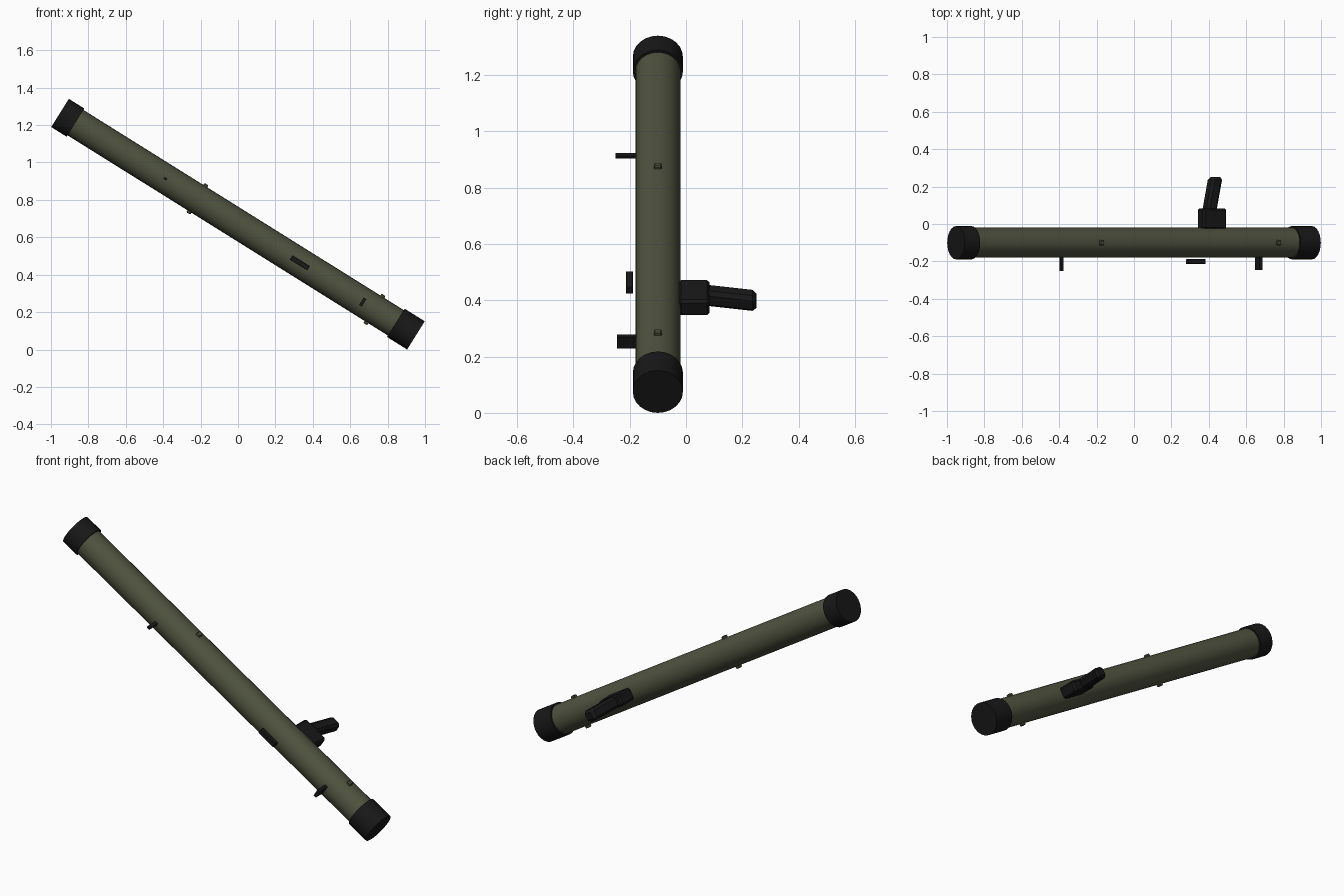
import bpy, bmesh
from math import radians
from mathutils import Matrix, Vector

if "Cube" in bpy.data.objects:
    bpy.data.objects.remove(bpy.data.objects["Cube"])

# Local frame: x runs along the tube, y is depth, z is across the tube
FRAME = Matrix.Translation((0, -0.1, 0.67)) @ Matrix.Rotation(radians(32), 4, 'Y')


def material(name, rgb):
    m = bpy.data.materials.new(name)
    m.diffuse_color = (*rgb, 1)
    m.use_nodes = True
    m.node_tree.nodes["Principled BSDF"].inputs["Base Color"].default_value = m.diffuse_color
    return m


OLIVE = material("olive", (0.078, 0.086, 0.05))
BLACK = material("black", (0.009, 0.009, 0.009))


def finish(name, bm, mat):
    bmesh.ops.recalc_face_normals(bm, faces=bm.faces)
    me = bpy.data.meshes.new(name)
    bm.to_mesh(me)
    bm.free()
    me.materials.append(mat)
    ob = bpy.data.objects.new(name, me)
    bpy.context.collection.objects.link(ob)
    ob.matrix_world = FRAME
    return ob


def cylinder(name, x0, x1, r, mat, sides=24):
    bm = bmesh.new()
    m = Matrix.Translation(((x0 + x1) / 2, 0, 0)) @ Matrix.Rotation(radians(90), 4, 'Y')
    bmesh.ops.create_cone(bm, cap_ends=True, segments=sides, radius1=r, radius2=r,
                          depth=x1 - x0, matrix=m)
    ob = finish(name, bm, mat)
    bpy.ops.object.select_all(action='DESELECT')
    ob.select_set(True)
    bpy.context.view_layer.objects.active = ob
    bpy.ops.object.shade_smooth_by_angle(angle=radians(35))


def box(name, centre, size, mat, bevel=0.0, lean=0.0):
    """Chamfered box; lean shifts its far (+y) end along the tube."""
    bm = bmesh.new()
    bmesh.ops.create_cube(bm, size=1)
    for v in bm.verts:
        shift = lean * v.co.y
        v.co = Vector(centre) + v.co * Vector(size) + Vector((shift, 0, 0))
    if bevel:
        bmesh.ops.bevel(bm, geom=bm.edges[:], offset=bevel, segments=1, affect='EDGES')
    finish(name, bm, mat)


# Main tube and end caps
cylinder("tube", -1.1, 1.1, 0.08, OLIVE)
cylinder("rear_cap", -1.122, -1.025, 0.089, BLACK)
cylinder("front_cap", 0.995, 1.122, 0.089, BLACK)

# Small studs above and below the tube
for x, label in ((-0.256, "rear"), (0.86, "front")):
    for s, side in ((1, "upper"), (-1, "lower")):
        box(f"{label}_{side}_stud", (x, 0, s * 0.082), (0.025, 0.028, 0.02), OLIVE, 0.004)

# Side pegs and plate on the front face
box("rear_peg", (-0.458, -0.112, 0), (0.018, 0.076, 0.012), BLACK)
box("front_peg", (0.786, -0.11, 0), (0.017, 0.07, 0.048), BLACK)
box("side_plate", (0.39, -0.101, 0), (0.109, 0.026, 0.027), BLACK, 0.002)

# Grip block and slanted handle on the back
box("grip_block", (0.492, 0.128, 0), (0.15, 0.112, 0.066), BLACK, 0.01)
box("grip_handle", (0.494, 0.26, 0), (0.067, 0.18, 0.064), BLACK, 0.014, 0.038)
